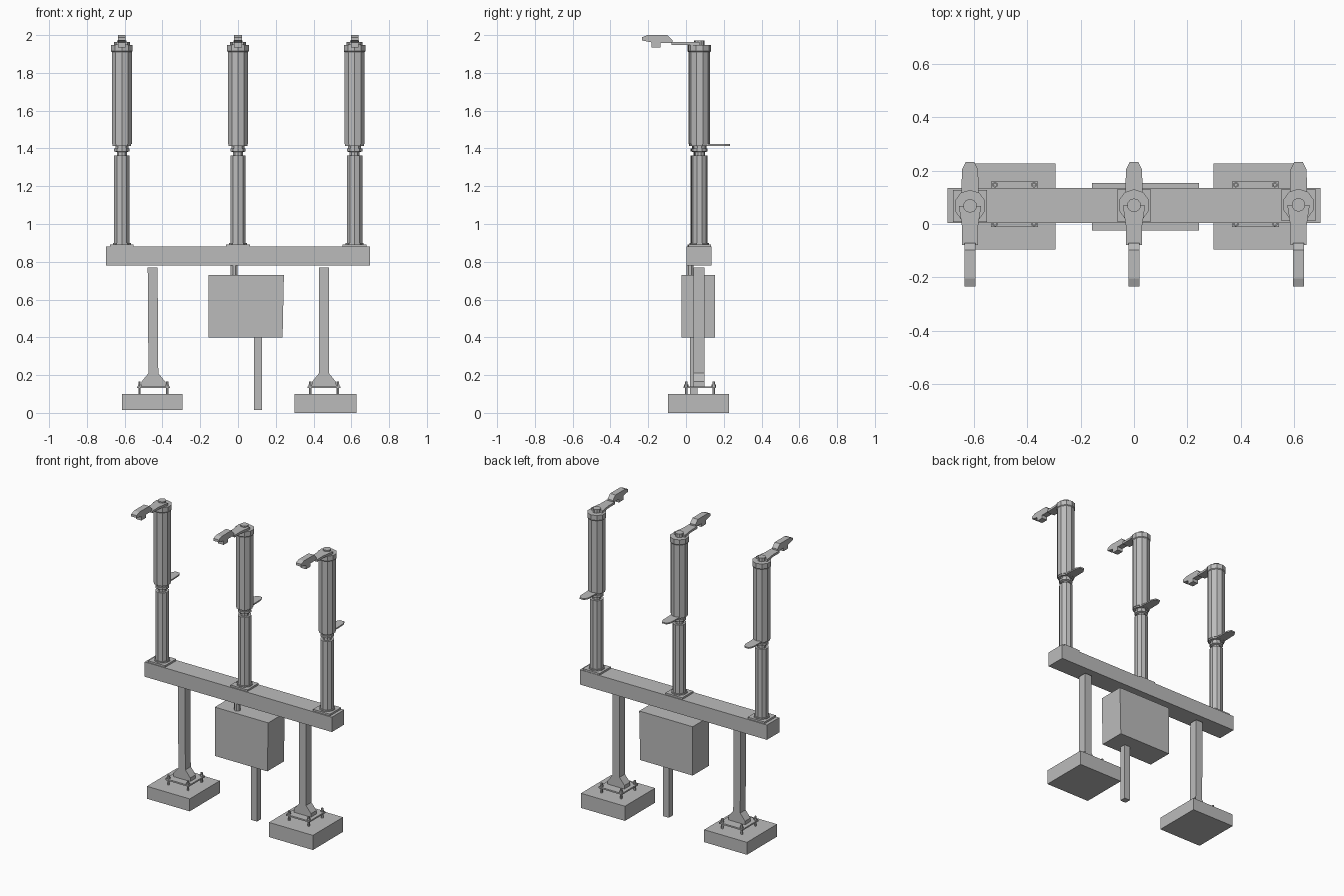
import bpy, bmesh, math
from mathutils import Vector

cube = bpy.data.objects.get("Cube")
if cube:
    bpy.data.objects.remove(cube, do_unlink=True)

grey = bpy.data.materials.new("weathered_grey")
grey.use_nodes = True
colour = (0.5, 0.5, 0.5, 1)
grey.diffuse_color = colour
for node in grey.node_tree.nodes:
    if node.type == 'BSDF_PRINCIPLED':
        node.inputs["Base Color"].default_value = colour


def finish(name, bm):
    bmesh.ops.recalc_face_normals(bm, faces=bm.faces)
    mesh = bpy.data.meshes.new(name)
    bm.to_mesh(mesh)
    bm.free()
    mesh.materials.append(grey)
    obj = bpy.data.objects.new(name, mesh)
    bpy.context.collection.objects.link(obj)
    return obj


def prism(name, points, axis, low, high):
    """Extrude a 2D outline along an axis; the outline uses the other two axes in order."""
    bm = bmesh.new()
    verts = []
    for p in points:
        co = list(p)
        co.insert(axis, low)
        verts.append(bm.verts.new(co))
    face = bm.faces.new(verts)
    out = bmesh.ops.extrude_face_region(bm, geom=[face])
    move = Vector((0, 0, 0))
    move[axis] = high - low
    bmesh.ops.translate(bm, vec=move, verts=[v for v in out["geom"] if isinstance(v, bmesh.types.BMVert)])
    return finish(name, bm)


def box(name, x0, x1, y0, y1, z0, z1):
    return prism(name, [(x0, y0), (x1, y0), (x1, y1), (x0, y1)], 2, z0, z1)


def lathe(name, x, y, profile, sides=10):
    """Stack polygon rings of (radius, height) with capped ends."""
    bm = bmesh.new()
    rings = []
    for r, z in profile:
        angles = [math.tau * (i + 0.5) / sides for i in range(sides)]
        rings.append([bm.verts.new((x + r * math.cos(a), y + r * math.sin(a), z)) for a in angles])
    for a, b in zip(rings, rings[1:]):
        for i in range(sides):
            j = (i + 1) % sides
            bm.faces.new((a[i], a[j], b[j], b[i]))
    bm.faces.new(rings[0])
    bm.faces.new(rings[-1])
    return finish(name, bm)


# Main beam
box("cross_beam", -0.70, 0.70, 0.003, 0.135, 0.78, 0.88)

# Three insulated poles with their terminals
for side, x, y in (("right", -0.615, 0.068), ("middle", 0, 0.07), ("left", 0.617, 0.072)):
    box(side + "_pole_flange", x - 0.063, x + 0.063, y - 0.06, y + 0.06, 0.88, 0.892)
    lathe(side + "_lower_insulator", x, y, [(0.05, 0.89), (0.05, 0.9), (0.043, 0.9), (0.043, 1.363)])
    lathe(side + "_neck", x, y, [(0.028, 1.363), (0.028, 1.38), (0.043, 1.385), (0.043, 1.4),
                                 (0.036, 1.4), (0.036, 1.415)])
    lathe(side + "_lower_disc", x, y, [(0.052, 1.413), (0.052, 1.423)])
    lathe(side + "_upper_insulator", x, y, [(0.056, 1.423), (0.056, 1.91), (0.06, 1.915), (0.06, 1.948)])
    lathe(side + "_top_cap", x, y, [(0.026, 1.948), (0.026, 1.972)])
    # Rear lower terminal tongue
    prism(side + "_lower_terminal", [(x - 0.034, y), (x + 0.034, y), (x + 0.03, 0.205),
          (x + 0.016, 0.232), (x - 0.016, 0.232), (x - 0.03, 0.205)], 2, 1.414, 1.423)
    # Front upper terminal plate and clamp
    prism(side + "_upper_terminal", [(x - 0.042, y), (x - 0.03, -0.01), (x - 0.03, -0.078),
          (x + 0.03, -0.078), (x + 0.03, -0.01), (x + 0.042, y)], 2, 1.948, 1.963)
    prism(side + "_clamp", [(-0.234, 1.988), (-0.204, 2.0), (-0.098, 2.0), (-0.072, 1.973),
          (-0.072, 1.957), (-0.135, 1.957), (-0.135, 1.935), (-0.183, 1.935),
          (-0.183, 1.962), (-0.234, 1.972)], 0, x - 0.02, x + 0.02)

# Two legs with flared feet, anchor plates, bolts and footings
for side, x, lean, base in (("right", -0.448, -0.004, 0.015), ("left", 0.455, 0.0, 0.0)):
    half = 0.026
    outline = [(half, 0.21), (0.063, 0.165), (0.063, 0.14)]
    mirrored = [(-dx, z) for dx, z in reversed(outline)]
    points = [(x + dx, z) for dx, z in outline + mirrored]
    points += [(x + lean - half, 0.77), (x + lean + half, 0.77)]
    prism(side + "_leg", points, 1, 0.04, 0.098)
    box(side + "_anchor_plate", x - 0.088, x + 0.088, -0.012, 0.16, 0.131, 0.141)
    for i, dx in enumerate((-0.073, 0.073)):
        for j, y in enumerate((0.001, 0.147)):
            lathe(f"{side}_bolt_{i}{j}", x + dx, y, [(0.007, 0.09), (0.007, 0.165)], 6)
            lathe(f"{side}_nut_{i}{j}", x + dx, y, [(0.011, 0.14), (0.011, 0.15)], 6)
    inner = 0.298 if x > 0 else -0.295
    outer = 0.627 if x > 0 else -0.615
    box(side + "_footing", min(inner, outer), max(inner, outer), -0.095, 0.227, base, 0.099)

# Control cabinet, conduit and post below
prism("control_cabinet", [(-0.157, 0.40), (0.236, 0.40), (0.243, 0.73), (-0.157, 0.73)], 1, -0.024, 0.153)
lathe("conduit", -0.02, 0.022, [(0.02, 0.72), (0.02, 0.785)], 8)
box("cabinet_post", 0.085, 0.128, 0.02, 0.062, 0.015, 0.40)
